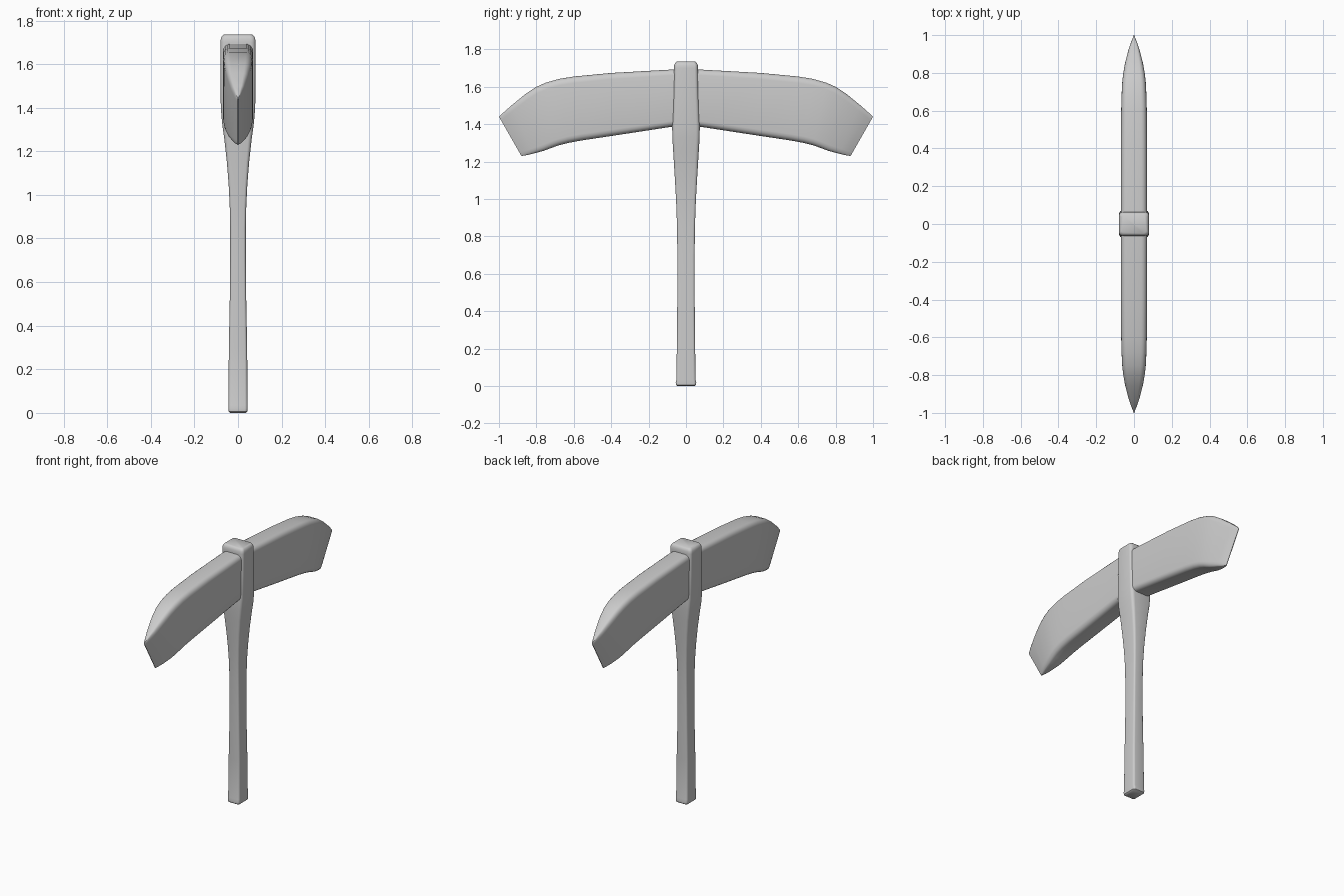
import bpy, bmesh, math
from mathutils import Vector

if "Cube" in bpy.data.objects:
    bpy.data.objects.remove(bpy.data.objects["Cube"])


def rounded_rect(rx, ry, n=5):
    """Unit rectangle outline (-1..1) with elliptical corners of radii rx, ry."""
    pts = []
    for k, (sx, sy) in enumerate([(1, 1), (-1, 1), (-1, -1), (1, -1)]):
        for i in range(n):
            a = math.pi / 2 * (k + i / (n - 1))
            pts.append((sx * (1 - rx) + rx * math.cos(a),
                        sy * (1 - ry) + ry * math.sin(a)))
    return pts


def loft(name, rings):
    """Skin a row of equal-length rings and close both ends."""
    bm = bmesh.new()
    rows = [[bm.verts.new(p) for p in ring] for ring in rings]
    n = len(rows[0])
    for a, b in zip(rows, rows[1:]):
        for i in range(n):
            j = (i + 1) % n
            bm.faces.new((a[i], a[j], b[j], b[i]))
    bm.faces.new(rows[0])
    bm.faces.new(rows[-1])
    bmesh.ops.recalc_face_normals(bm, faces=bm.faces)
    mesh = bpy.data.meshes.new(name)
    bm.to_mesh(mesh)
    bm.free()
    obj = bpy.data.objects.new(name, mesh)
    bpy.context.collection.objects.link(obj)
    bpy.ops.object.select_all(action='DESELECT')
    obj.select_set(True)
    bpy.context.view_layer.objects.active = obj
    bpy.ops.object.shade_smooth_by_angle(angle=math.radians(40))
    return obj


# Handle: (z, half width x, half depth y), flaring into the eye of the head
handle = [(0.0, .036, .045), (.006, .043, .053), (.02, .044, .055), (.035, .044, .051),
          (.3, .042, .048), (.5, .038, .046), (.7, .036, .046), (.85, .036, .048),
          (.95, .038, .051), (1.05, .043, .056), (1.15, .051, .062), (1.25, .062, .068),
          (1.33, .073, .073), (1.40, .079, .074), (1.55, .08, .068), (1.70, .08, .064),
          (1.716, .079, .063), (1.728, .074, .058), (1.735, .065, .05)]
outline = rounded_rect(.28, .28)
loft("handle", [[(hx * u, hy * v, z) for u, v in outline] for z, hx, hy in handle])

# Head: (top y, top z, bottom y, bottom z, half thickness), slanting to a chisel edge
half = [(.08, 1.692, .08, 1.386, .069), (.4, 1.674, .36, 1.343, .069),
        (.6, 1.655, .56, 1.313, .068), (.68, 1.642, .63, 1.30, .066),
        (.75, 1.622, .68, 1.287, .063), (.80, 1.60, .715, 1.275, .058),
        (.86, 1.56, .76, 1.258, .048), (.93, 1.503, .82, 1.242, .030),
        (.97, 1.468, .855, 1.234, .016), (1.0, 1.44, .88, 1.23, .002)]
stations = [(-a, b, -c, d, w) for a, b, c, d, w in reversed(half)] + half
outline = rounded_rect(.45, .2)
rings = []
for ty, tz, by, bz, w in stations:
    top, bottom = Vector((0, ty, tz)), Vector((0, by, bz))
    rings.append([bottom.lerp(top, (v + 1) / 2) + Vector((w * u, 0, 0)) for u, v in outline])
loft("pick_head", rings)
